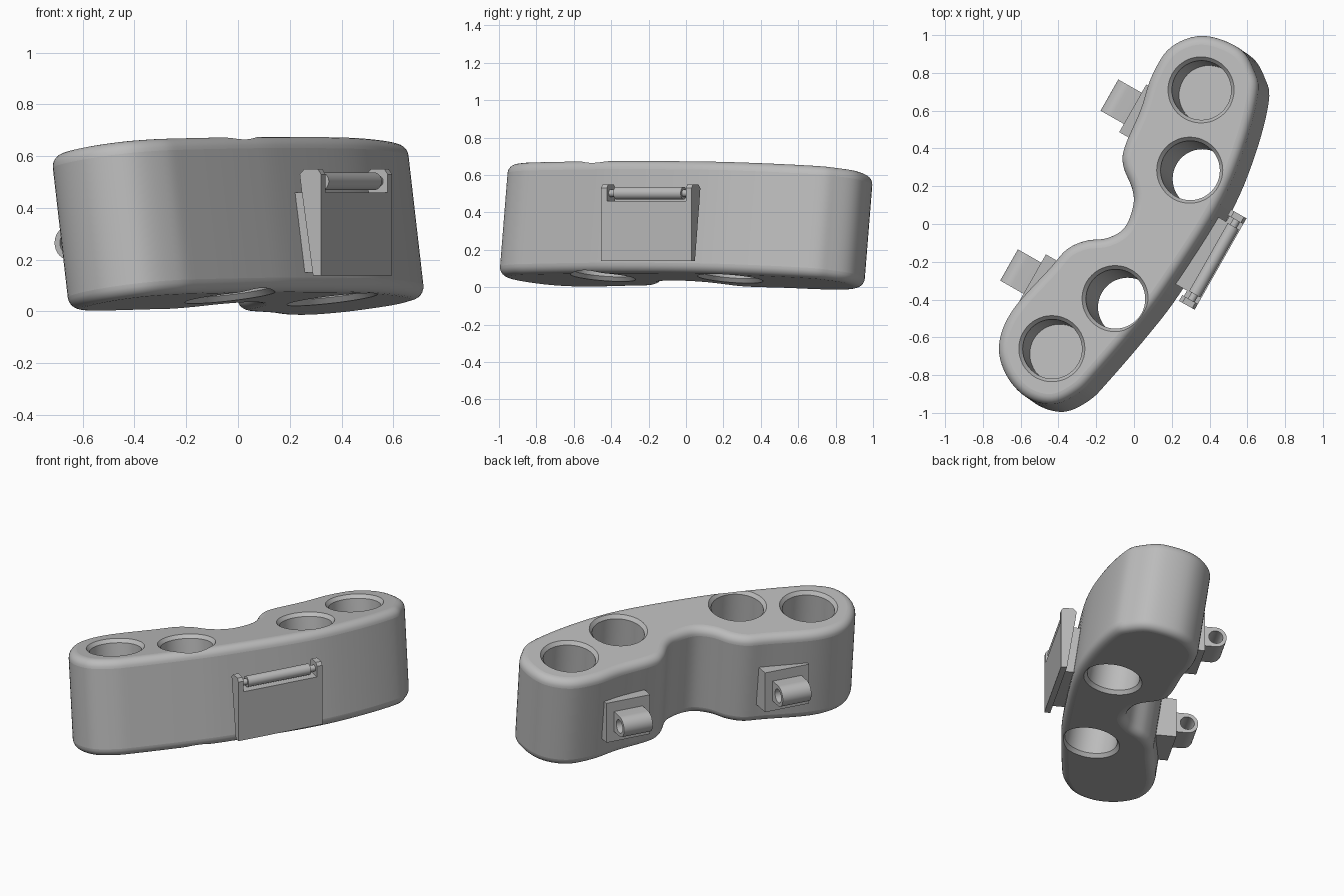
import bpy, bmesh, math
from mathutils import Vector, Matrix

cube = bpy.data.objects.get("Cube")
if cube:
    bpy.data.objects.remove(cube, do_unlink=True)

grey = bpy.data.materials.new("plain grey")
grey.use_nodes = True
grey.diffuse_color = (0.5, 0.5, 0.5, 1)
grey.node_tree.nodes["Principled BSDF"].inputs["Base Color"].default_value = (0.5, 0.5, 0.5, 1)

# Tilted frame of the body: local z = 0 is its top face
TILT = Matrix(((1, 0, -0.115, 0), (0, 1, 0.08, 0), (0.115, -0.08, 1, 0.635), (0, 0, 0, 1)))
HEIGHT = 0.6

# Horizontal frame of the side fittings: along the body and outward
ALONG = Vector((0.494, 0.87, 0))
OUT = Vector((0.87, -0.494, 0))
UP = Vector((0, 0, 1))


def finish(name, bm, smooth=35):
    bmesh.ops.recalc_face_normals(bm, faces=bm.faces)
    mesh = bpy.data.meshes.new(name)
    bm.to_mesh(mesh)
    bm.free()
    obj = bpy.data.objects.new(name, mesh)
    bpy.context.collection.objects.link(obj)
    mesh.materials.append(grey)
    select(obj)
    bpy.ops.object.shade_smooth_by_angle(angle=math.radians(smooth))
    return obj


def select(obj):
    bpy.ops.object.select_all(action="DESELECT")
    obj.select_set(True)
    bpy.context.view_layer.objects.active = obj


def apply_all(obj):
    select(obj)
    for mod in list(obj.modifiers):
        bpy.ops.object.modifier_apply(modifier=mod.name)


def extrude(points, step):
    bm = bmesh.new()
    face = bm.faces.new([bm.verts.new(p) for p in points])
    new = bmesh.ops.extrude_face_region(bm, geom=[face])["geom"]
    bmesh.ops.translate(bm, vec=step, verts=[g for g in new if isinstance(g, bmesh.types.BMVert)])
    return bm


def prism(name, profile, start, end, out=OUT):
    """Extrude an (outward, height) profile along the body."""
    pts = [out * o + UP * h + ALONG * start for o, h in profile]
    return finish(name, extrude(pts, ALONG * (end - start)))


def rod(name, out_pos, height, radius, start, end, out=OUT, sides=32):
    ring = [2 * math.pi * i / sides for i in range(sides)]
    profile = [(out_pos + radius * math.cos(a), height + radius * math.sin(a)) for a in ring]
    return prism(name, profile, start, end, out)


def cut(obj, cutter):
    mod = obj.modifiers.new("cut", "BOOLEAN")
    mod.operation, mod.solver, mod.object = "DIFFERENCE", "EXACT", cutter
    apply_all(obj)
    bpy.data.objects.remove(cutter, do_unlink=True)


def smooth_loop(points, steps=6):
    """Closed smooth curve through the points."""
    n, result = len(points), []
    for i in range(n):
        a, b, c, d = (Vector((*points[(i + k) % n], 0)) for k in (-1, 0, 1, 2))
        for s in range(steps):
            t = s / steps
            result.append(b + (c - a) * t / 2 + (a * 2 - b * 5 + c * 4 - d) * t**2 / 2
                          + (b * 3 - a - c * 3 + d) * t**3 / 2)
    return result


# Curved body with rounded rims
outline = [(.36, 1), (.19, .94), (.09, .79), (.03, .61), (-.055, .41), (-.062, .31),
           (-.015, .19), (-.01, .1), (-.055, -.015), (-.145, -.07), (-.26, -.085),
           (-.36, -.13), (-.45, -.23), (-.65, -.455), (-.72, -.635), (-.685, -.79),
           (-.58, -.91), (-.435, -.95), (-.3, -.89), (-.195, -.785), (.015, -.54),
           (.175, -.33), (.44, .085), (.575, .4), (.65, .69), (.63, .815), (.55, .935)]
bm = extrude(smooth_loop(outline), Vector((0, 0, -HEIGHT)))
body = finish("body", bm)
bevel = body.modifiers.new("rims", "BEVEL")
bevel.width, bevel.segments = 0.05, 6
bevel.limit_method, bevel.angle_limit = "ANGLE", math.radians(50)
apply_all(body)


# Chamfered cups, two blind and two through
def cup_cutter(x, y, through, sides=48):
    r, rim, edge = 0.157, 0.175, 0.022
    floor = -HEIGHT if through else -0.35
    profile = [(rim, 0.05), (rim, 0), (r, -edge), (r, floor + edge if through else floor)]
    if through:
        profile += [(rim, floor), (rim, floor - 0.05)]
    bm = bmesh.new()
    rings = []
    for radius, z in profile:
        angles = [2 * math.pi * i / sides for i in range(sides)]
        rings.append([bm.verts.new((x + radius * math.cos(a), y + radius * math.sin(a), z))
                      for a in angles])
    for low, high in zip(rings, rings[1:]):
        for i in range(sides):
            j = (i + 1) % sides
            bm.faces.new((low[i], low[j], high[j], high[i]))
    bm.faces.new(rings[0])
    bm.faces.new(rings[-1])
    return finish("cup_cutter", bm)


for x, y, through in [(.355, .71, False), (.295, .285, True),
                      (-.1, -.395, True), (-.435, -.66, False)]:
    cut(body, cup_cutter(x, y, through))
body.data.transform(TILT)
select(body)
bpy.ops.object.shade_smooth_by_angle(angle=math.radians(35))

# Hinge clip on the convex side
face, mid, half = 0.503, 0.042, 0.278
plate = [(face, .14), (face, .46), (face - .085, .46), (face - .036, .14)]
prism("clip_plate", plate, mid - half, mid + half)
ear = [(face, .44), (face, .53), (face - .015, .55), (face - .075, .55),
       (face - .095, .53), (face - .083, .44)]
for name, side in (("front", -1), ("back", 1)):
    prism("clip_ear_" + name, ear, mid + side * half, mid + side * (half - .035))
block = [(face - .03, .15), (face - .03, .46), (face - .17, .46), (face - .15, .15)]
prism("clip_block", block, mid - .21, mid + .21)
rod("clip_roller", face - .04, .503, .034, mid - .207, mid + .207)
rod("clip_pin", face - .04, .503, .02, mid - half + .02, mid + half - .02)

# Strap loops on the concave side
for name, pos, base in (("back", .529, .308), ("front", -.515, .326)):
    z = 0.265
    pad = [(base, z - .13), (base, z + .13), (base - .15, z + .13), (base - .15, z - .13)]
    prism("loop_base_" + name, pad, pos - .145, pos + .145, -OUT)
    r, centre = 0.066, base + 0.076
    arc = [math.pi * (i / 16 - 0.5) for i in range(17)]
    shape = [(centre + r * math.cos(a), z + r * math.sin(a)) for a in arc]
    shape += [(base - .02, z + r), (base - .02, z - r)]
    loop = prism("loop_" + name, shape, pos - .095, pos + .095, -OUT)
    cut(loop, rod("loop_cutter", centre, z, .043, pos - .2, pos + .2, -OUT))
    select(loop)
    bpy.ops.object.shade_smooth_by_angle(angle=math.radians(35))
